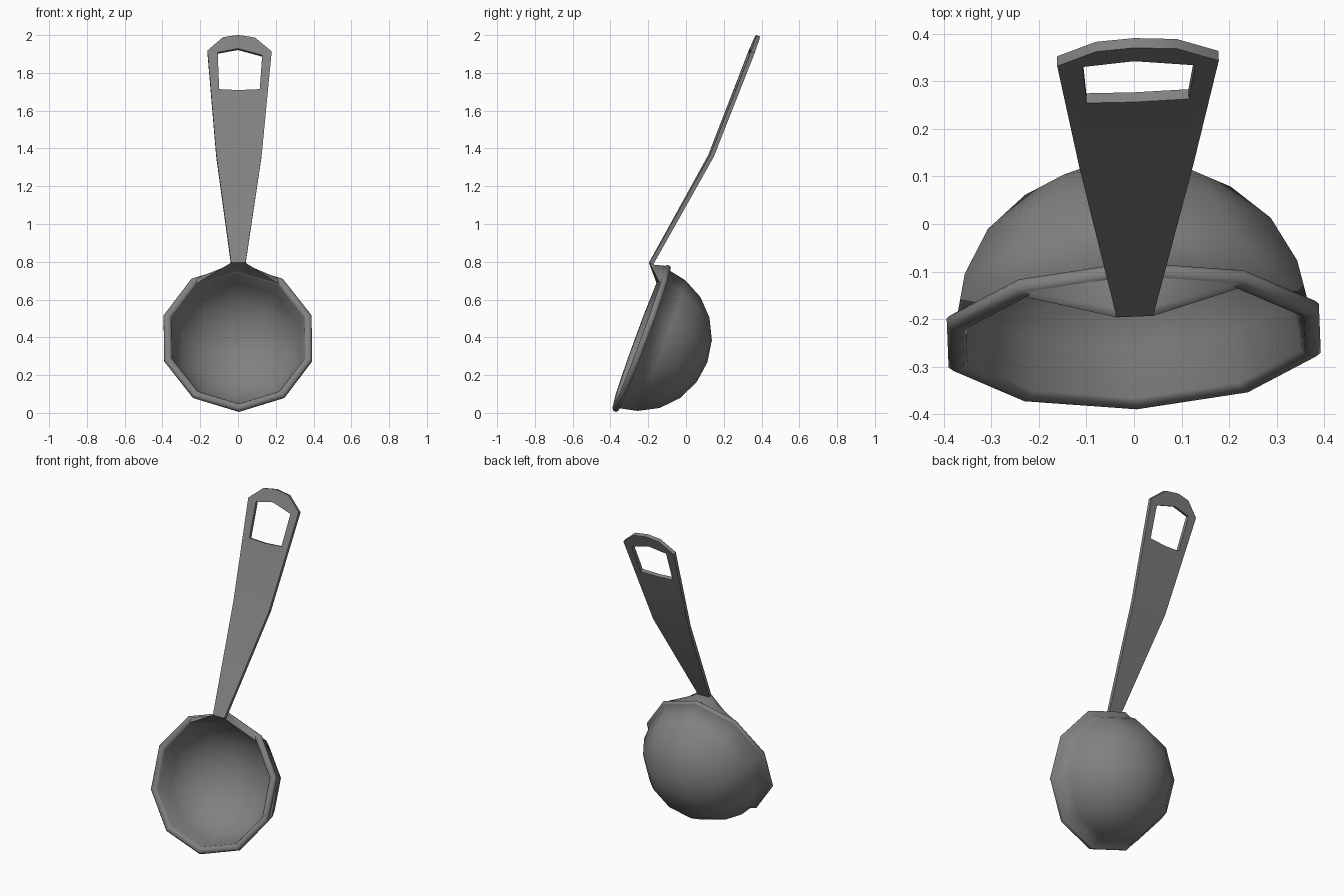
import bpy, bmesh
from math import sin, cos, pi, radians
from mathutils import Vector, Matrix

if "Cube" in bpy.data.objects:
    bpy.data.objects.remove(bpy.data.objects["Cube"])

SIDES = 10
LEAN = 0.04            # the whole ladle is turned very slightly about z

dark_grey = bpy.data.materials.new("dark_grey")
dark_grey.diffuse_color = (0.22, 0.22, 0.22, 1)
dark_grey.use_nodes = True
dark_grey.node_tree.nodes["Principled BSDF"].inputs["Base Color"].default_value = dark_grey.diffuse_color

# Frame of the tilted bowl: local x across, y up the rim plane, z into the bowl
tilt = radians(20.2)
basis = Matrix(((1, 0, 0), (0, sin(tilt), cos(tilt)), (0, cos(tilt), -sin(tilt)))).to_4x4()
frame = Matrix.Translation((0, -0.25, 0.4)) @ Matrix.Rotation(LEAN, 4, 'Z') @ basis


def make_object(name, verts, faces, smooth_angle, thickness=0):
    mesh = bpy.data.meshes.new(name)
    mesh.from_pydata([tuple(v) for v in verts], [], faces)
    bm = bmesh.new()
    bm.from_mesh(mesh)
    bmesh.ops.remove_doubles(bm, verts=bm.verts, dist=1e-5)
    bmesh.ops.recalc_face_normals(bm, faces=bm.faces)
    bm.to_mesh(mesh)
    bm.free()
    mesh.materials.append(dark_grey)
    obj = bpy.data.objects.new(name, mesh)
    bpy.context.collection.objects.link(obj)
    bpy.ops.object.select_all(action='DESELECT')
    obj.select_set(True)
    bpy.context.view_layer.objects.active = obj
    if thickness:
        mod = obj.modifiers.new("thickness", 'SOLIDIFY')
        mod.thickness, mod.offset, mod.use_even_offset = thickness, 0, True
        bpy.ops.object.modifier_apply(modifier=mod.name)
    bpy.ops.object.shade_smooth_by_angle(angle=radians(smooth_angle))
    return obj


def arc(radius, depth, base):
    """Quarter profile from the pole to the rim in 18 degree steps."""
    return [(radius * sin(i * pi / 10), base + depth * cos(i * pi / 10)) for i in range(6)]


# Bowl: inner wall, rounded lip, outer wall
profile = arc(0.37, 0.335, 0.012)
profile += [(0.378, 0), (0.40, -0.002), (0.412, 0.008), (0.412, 0.024), (0.404, 0.032), (0.388, 0.034)]
profile += arc(0.387, 0.375, 0.012)[4::-1]
verts, faces = [], []
for r, d in profile:
    for s in range(SIDES):
        a = pi / 2 + 2 * pi * s / SIDES
        verts.append(frame @ Vector((r * cos(a), r * sin(a), d)))
for row in range(len(profile) - 1):
    for s in range(SIDES):
        t = (s + 1) % SIDES
        a, b = row * SIDES, (row + 1) * SIDES
        faces.append((a + s, a + t, b + t, b + s))
make_object("bowl", verts, faces, 80)


# Spout-shaped neck web joining the top of the rim to the handle
def rim(r, degrees, depth):
    a = radians(degrees)
    return frame @ Vector((r * cos(a), r * sin(a), depth))


def neck(x, y, z):
    return Vector((x, y + LEAN * x, z))


under = [rim(0.373, 126, 0.0), neck(-0.037, -0.195, 0.795), neck(0.04, -0.195, 0.795),
         rim(0.373, 54, 0.0), rim(0.373, 90, 0.01)]
upper = [rim(0.405, 126, 0.006), neck(-0.037, -0.175, 0.785), neck(0.04, -0.175, 0.785),
         rim(0.405, 54, 0.006), rim(0.405, 90, 0.006)]
faces = []
for k in (0, 5):
    faces += [(k, k + 1, k + 4), (k + 1, k + 2, k + 4), (k + 2, k + 3, k + 4)]
faces += [(i, (i + 1) % 5, (i + 1) % 5 + 5, i + 5) for i in range(5)]
make_object("neck_web", under + upper, faces, 60)

# Handle: bent flat plate, widening upward, with a hanging hole
outline = [(-.037, .79), (.04, .79), (-.115, 1.36), (.125, 1.36),
           (-.162, 1.915), (-.08, 1.985), (0, 1.997), (.09, 1.983), (.178, 1.91),
           (-.10, 1.71), (0, 1.705), (.115, 1.71), (.128, 1.89), (0, 1.925), (-.108, 1.905)]


def handle_y(z):
    if z < 1.36:
        return -0.185 + (z - 0.79) / 0.57 * 0.317
    return 0.132 + (z - 1.36) / 0.64 * 0.25


verts = [(x, handle_y(z) + LEAN * x, z) for x, z in outline]
faces = [(0, 1, 3, 2), (2, 3, 11, 10, 9), (3, 8, 12, 11), (2, 9, 14, 4),
         (4, 14, 13, 6, 5), (6, 13, 12, 8, 7)]
make_object("handle", verts, faces, 35, thickness=0.022)
